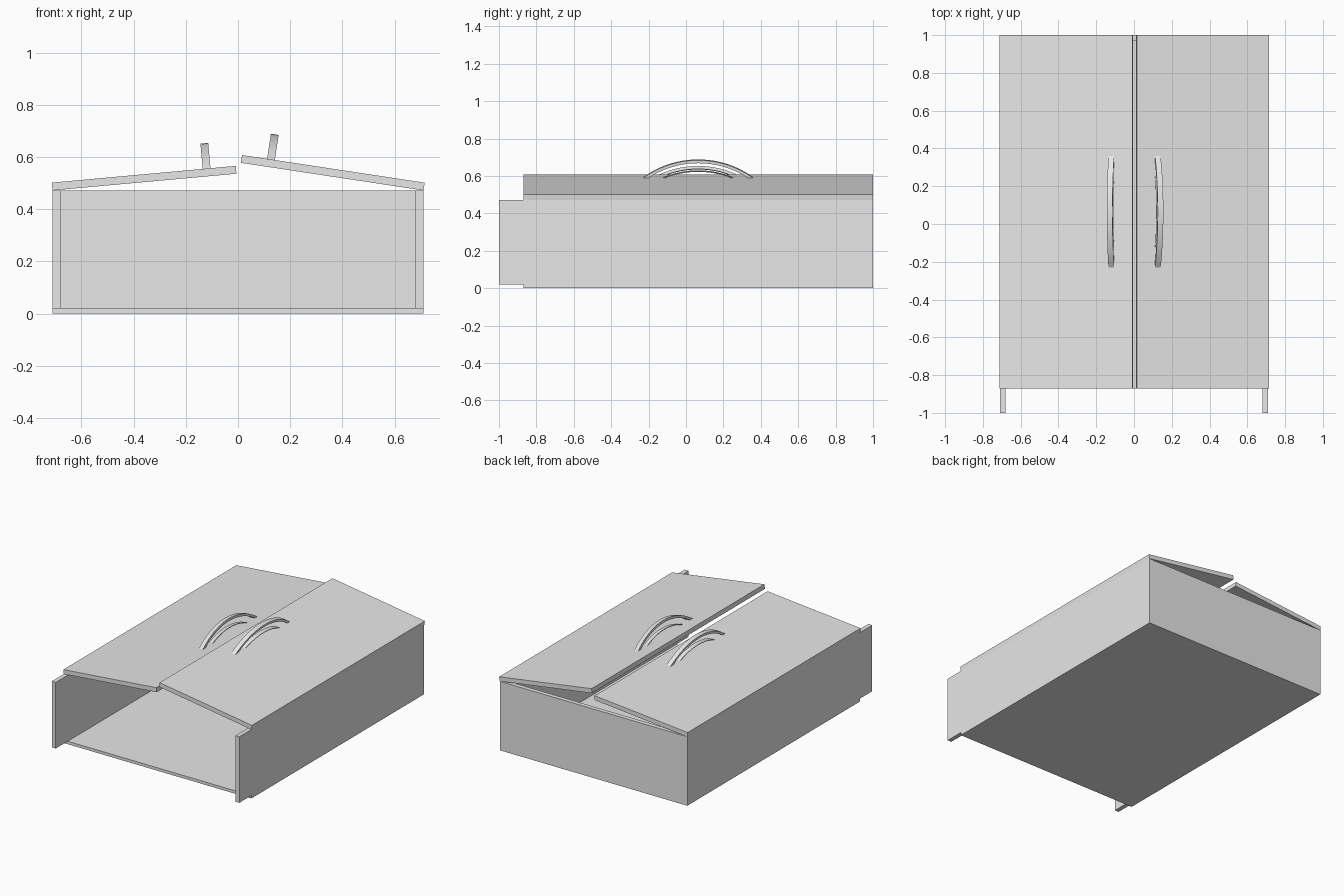
import bpy, bmesh, math
from mathutils import Matrix, Vector

cube = bpy.data.objects.get("Cube")
if cube:
    bpy.data.objects.remove(cube, do_unlink=True)

GREY = (0.8, 0.8, 0.8, 1)
mat = bpy.data.materials.new("plain grey")
mat.use_nodes = True
mat.diffuse_color = GREY
mat.node_tree.nodes["Principled BSDF"].inputs["Base Color"].default_value = GREY


def finish(bm, name, matrix=Matrix()):
    bmesh.ops.recalc_face_normals(bm, faces=bm.faces)
    mesh = bpy.data.meshes.new(name)
    bm.to_mesh(mesh)
    bm.free()
    mesh.materials.append(mat)
    obj = bpy.data.objects.new(name, mesh)
    bpy.context.collection.objects.link(obj)
    obj.matrix_world = matrix
    return obj


def box(name, low, high, matrix=Matrix()):
    low, high = Vector(low), Vector(high)
    bm = bmesh.new()
    bmesh.ops.create_cube(bm, size=1)
    bmesh.ops.scale(bm, vec=high - low, verts=bm.verts)
    bmesh.ops.translate(bm, vec=(low + high) / 2, verts=bm.verts)
    return finish(bm, name, matrix)


def arched_strap(name, x, y, half, rise, width, thick, base, matrix):
    """Flat strap swept along a circular arc in the local yz plane."""
    radius = (half ** 2 + rise ** 2) / (2 * rise)
    sweep = math.asin(half / radius)
    steps = 24
    bm = bmesh.new()
    rings = []
    for i in range(steps + 1):
        a = sweep * (2 * i / steps - 1)
        ring = []
        for r, dx in ((radius, -1), (radius, 1), (radius - thick, 1), (radius - thick, -1)):
            ring.append(bm.verts.new((x + dx * width / 2, y + r * math.sin(a),
                                      base + rise - radius + r * math.cos(a))))
        rings.append(ring)
    for p, q in zip(rings, rings[1:]):
        for k in range(4):
            bm.faces.new((p[k], p[(k + 1) % 4], q[(k + 1) % 4], q[k]))
    bm.faces.new(rings[0])
    bm.faces.new(rings[-1])
    obj = finish(bm, name, matrix)
    bpy.ops.object.select_all(action='DESELECT')
    bpy.context.view_layer.objects.active = obj
    obj.select_set(True)
    bpy.ops.object.shade_smooth_by_angle(angle=math.radians(30))


# Carcass
HALF, WALL, TOP, FRONT = 0.71, 0.03, 0.472, -0.87
box("bottom_panel", (-HALF, FRONT, 0), (HALF, 1, 0.02))
box("end_panel", (WALL - HALF, 1 - WALL, 0.02), (HALF - WALL, 1, TOP))
box("right_side_panel", (-HALF, -1, 0.02), (WALL - HALF, 1, TOP))
box("left_side_panel", (HALF - WALL, -1, 0.02), (HALF, 1, TOP))

# Doors hinged on the outer edges, each with its own opening angle
for name, side, angle in (("right", -1, 5.2), ("left", 1, 8.6)):
    hinge = (Matrix.Translation((side * HALF, 0, TOP))
             @ Matrix.Rotation(math.radians(side * angle), 4, 'Y'))
    inner = -side * 0.707
    box(name + "_door", (min(0, inner), FRONT, 0), (max(0, inner), 1, WALL), hinge)
    # Handle strap with a thin inner arch
    hx = -side * 0.595
    arched_strap(name + "_handle", hx, 0.065, 0.295, 0.097, 0.03, 0.016, WALL, hinge)
    arched_strap(name + "_handle_inner_arch", hx, 0.065, 0.19, 0.038, 0.028, 0.004, WALL, hinge)
